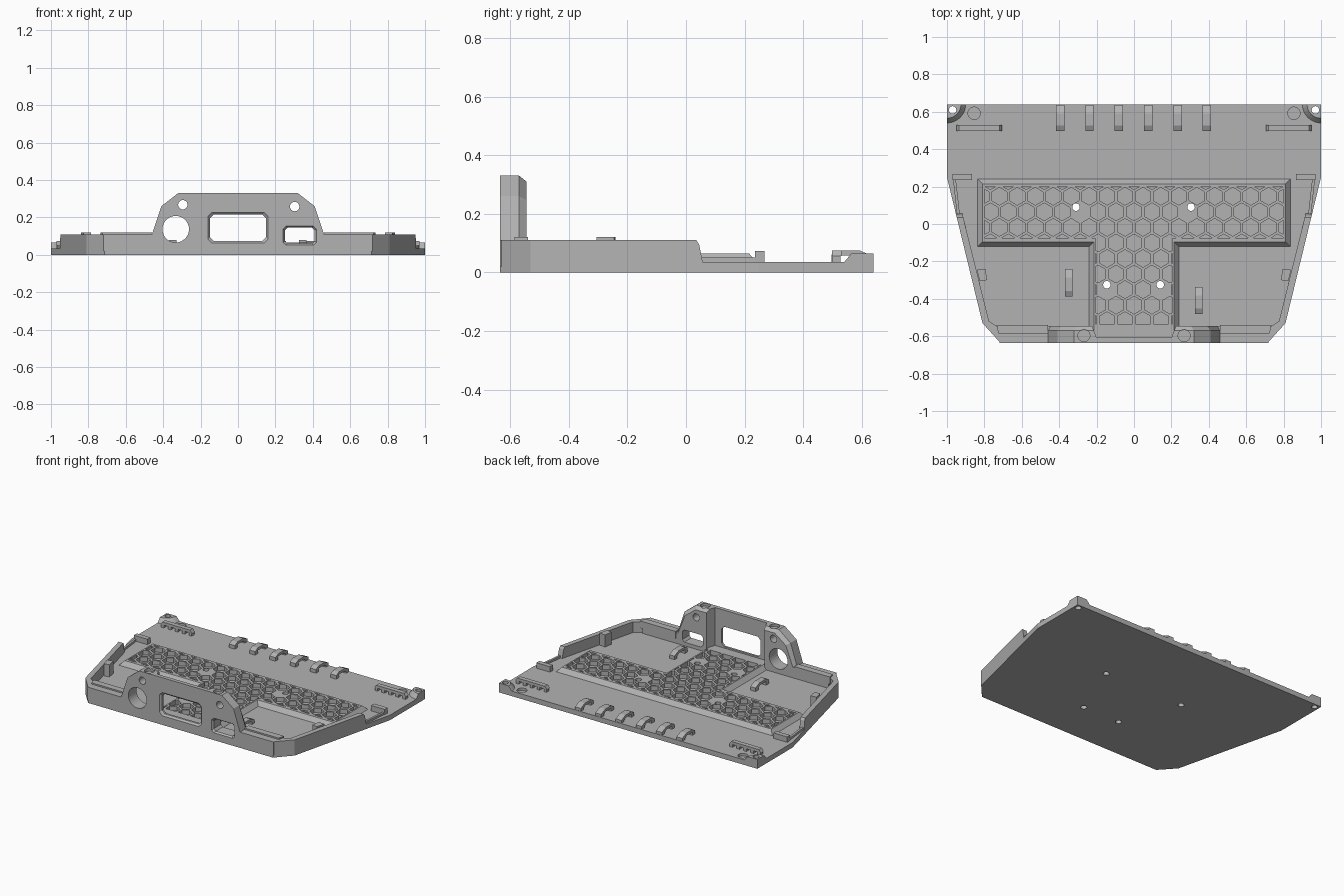
import bpy, bmesh, math
from mathutils import Vector

if "Cube" in bpy.data.objects:
    bpy.data.objects.remove(bpy.data.objects["Cube"])

grey = bpy.data.materials.new("grey_plastic")
grey.use_nodes = True
COLOUR = (0.45, 0.45, 0.45, 1)
grey.diffuse_color = COLOUR
grey.node_tree.nodes["Principled BSDF"].inputs["Base Color"].default_value = COLOUR


def loft(name, *rings):
    """Closed solid through rings of 3D points."""
    bm = bmesh.new()
    loops = [[bm.verts.new(p) for p in ring] for ring in rings]
    n = len(loops[0])
    for a, b in zip(loops, loops[1:]):
        for i in range(n):
            j = (i + 1) % n
            bm.faces.new((a[i], a[j], b[j], b[i]))
    bm.faces.new(loops[0][::-1])
    bm.faces.new(loops[-1])
    bmesh.ops.recalc_face_normals(bm, faces=bm.faces)
    mesh = bpy.data.meshes.new(name)
    bm.to_mesh(mesh)
    bm.free()
    mesh.materials.append(grey)
    ob = bpy.data.objects.new(name, mesh)
    bpy.context.scene.collection.objects.link(ob)
    return ob


def ring(pts, axis, h):
    """Lift a 2D outline to 3D at height h along the axis."""
    return [Vector((h, a, b) if axis == "x" else (a, h, b) if axis == "y" else (a, b, h)) for a, b in pts]


def prism(name, pts, axis, lo, hi):
    return loft(name, ring(pts, axis, lo), ring(pts, axis, hi))


def rect(x0, x1, y0, y1, c=0):
    if not c:
        return [(x0, y0), (x1, y0), (x1, y1), (x0, y1)]
    return [(x0 + c, y0), (x1 - c, y0), (x1, y0 + c), (x1, y1 - c),
            (x1 - c, y1), (x0 + c, y1), (x0, y1 - c), (x0, y0 + c)]


def circle(x, y, r, n=32, turn=0):
    return [(x + r * math.cos(2 * math.pi * i / n + turn),
             y + r * math.sin(2 * math.pi * i / n + turn)) for i in range(n)]


def boolean(ob, cutters, op="DIFFERENCE"):
    """Apply each cutter to the part and remove the cutter."""
    for cutter in cutters:
        mod = ob.modifiers.new("cut", "BOOLEAN")
        mod.operation, mod.object, mod.solver = op, cutter, "EXACT"
    dg = bpy.context.evaluated_depsgraph_get()
    mesh = bpy.data.meshes.new_from_object(ob.evaluated_get(dg))
    ob.modifiers.clear()
    ob.data = mesh
    for cutter in cutters:
        bpy.data.objects.remove(cutter)


def both(pts):
    """Complete a right half outline with its mirror image."""
    return pts + [(-x, y) for x, y in reversed(pts)]


FLOOR, RIM, PAD, FRONT = 0.035, 0.11, 0.065, -0.635
SIDES = (("left", 1), ("right", -1))


def edge(y):
    return 1 - 0.19 * (0.25 - y) / 0.78


# base plate with screw holes and round pockets
plate = prism("base_plate", both([(0.715, FRONT), (0.81, -0.53), (1, 0.25), (1, 0.64)]), "z", 0, FLOOR)
screws = [(-0.31, 0.09), (0.305, 0.09), (-0.145, -0.325), (0.14, -0.325)]
corners = [(-0.97, 0.61), (0.97, 0.61)]
boolean(plate, [prism("cutter", circle(x, y, 0.02, 20), "z", -0.1, 0.2) for x, y in screws + corners]
        + [prism("cutter", circle(s * 0.855, 0.592, 0.033), "z", 0.018, 0.2) for _, s in SIDES])


# raised T-shaped pad with hexagonal pockets
def tee(d):
    return both([(0.245 - d, -0.615), (0.245 - d, -0.125 + d), (0.84 - d, -0.125 + d), (0.84 - d, 0.245 - d)])


pad = loft("vent_pad", ring(tee(0), "z", FLOOR - 0.005), ring(tee(0.03), "z", PAD))
pitch = 0.096
bm = bmesh.new()
for row in range(-8, 4):
    for col in range(-10, 11):
        x, y = (col + 0.5 * (row % 2)) * pitch, 0.065 + row * pitch * 0.866
        if any(math.hypot(x - sx, y - sy) < 0.04 for sx, sy in screws):
            continue
        low, high = ([bm.verts.new(p) for p in ring(circle(x, y, 0.047, 6, math.pi / 6), "z", z)]
                     for z in (0.0, 0.2))
        bm.faces.new(low[::-1])
        bm.faces.new(high)
        for i in range(6):
            j = (i + 1) % 6
            bm.faces.new((low[i], low[j], high[j], high[i]))
mesh = bpy.data.meshes.new("hex_cells")
bm.to_mesh(mesh)
bm.free()
cells = bpy.data.objects.new("hex_cells", mesh)
bpy.context.scene.collection.objects.link(cells)
field = both([(0.205, -0.535), (0.205, -0.075), (0.8, -0.075), (0.8, 0.2)])
boolean(cells, [prism("cutter", field, "z", 0.01, 0.15)], "INTERSECT")
boolean(pad, [cells] + [prism("cutter", circle(x, y, 0.02, 20), "z", -0.1, 0.2) for x, y in screws])

# front panel with raised centre, thinned middle and openings
half = [(0.72, 0.02), (0.72, RIM), (0.46, RIM), (0.41, 0.26), (0.32, 0.33)]
back = [(0.72, 0.02), (0.72, RIM), (0.445, RIM), (0.39, 0.247), (0.305, 0.31)]
panel = loft("front_panel", ring(both(half), "y", FRONT), ring(both(half), "y", -0.57),
             ring(both(back), "y", -0.545))


def window(x0, x1, z0, z1, c, flare):
    inner = rect(x0, x1, z0, z1, c)
    outer = rect(x0 - flare, x1 + flare, z0 - flare, z1 + flare, c)
    return loft("cutter", ring(outer, "y", FRONT - 0.005), ring(inner, "y", FRONT + 0.012),
                ring(inner, "y", -0.5))


boolean(panel, [
    prism("cutter", [(-0.23, -0.53), (-0.2, -0.608), (0.2, -0.608), (0.23, -0.53)], "z", 0.03, 0.5),
    window(-0.15, 0.15, 0.075, 0.215, 0.02, 0.016),
    window(0.25, 0.41, 0.06, 0.145, 0.015, 0.012),
    prism("cutter", circle(-0.333, 0.137, 0.071), "y", -0.7, -0.5)]
    + [prism("cutter", circle(x, z, 0.025, 24), "y", -0.7, -0.5) for x, z in ((-0.295, 0.268), (0.303, 0.258))]
    + [prism("cutter", circle(s * 0.268, -0.597, 0.032), "z", 0.312, 0.4) for _, s in SIDES])


# bridge-shaped cable hook running along y
def hook(name, x, y0, y1, top, width=0.04):
    z, leg = FLOOR - 0.005, 0.03
    pts = [(y0, z), (y0, top - 0.015), (y0 + leg, top), (y1 - 0.045, top), (y1, top - 0.02), (y1, z),
           (y1 - leg, z), (y1 - leg, top - 0.03), (y1 - 0.05, top - 0.018), (y0 + leg, top - 0.018), (y0 + leg, z)]
    return prism(name, pts, "x", x - width / 2, x + width / 2)


for i in range(6):
    hook(f"back_hook_{i + 1}", -0.395 + i * 0.157, 0.497, 0.637, 0.075, 0.045)
hook("right_floor_hook", -0.35, -0.387, -0.24, 0.08)
hook("left_floor_hook", 0.345, -0.482, -0.337, 0.08)

for side, s in SIDES:
    def m(pts):
        return [(s * x, y) for x, y in pts]

    # side wall with a sloped rear end
    def wall(y):
        return m([(0.715, FRONT), (0.81, -0.53), (edge(y), y), (edge(y) - 0.035, y),
                  (0.775, -0.52), (0.715, -0.56)])

    loft(f"{side}_side_wall", ring(wall(0.06), "z", 0.02), ring(wall(0.045), "z", 0.095),
         ring(wall(0.035), "z", RIM))

    # snap lip on the front wall and catch on the side wall
    prism(f"{side}_front_lip", m([(0.46, -0.585), (0.725, -0.585), (0.735, -0.54), (0.46, -0.54)]),
          "z", 0.07, 0.12)
    prism(f"{side}_wall_catch", m([(0.785, -0.3), (0.825, -0.305), (0.84, -0.245), (0.795, -0.24)]),
          "z", 0.02, 0.12)

    # rear tab and low rib beside the pad
    prism(f"{side}_side_tab", m(rect(0.865, 0.97, 0.235, 0.268)), "z", 0.02, 0.073)
    prism(f"{side}_side_rib", m([(edge(0.05) - 0.02, 0.05), (edge(0.05) - 0.005, 0.05),
                                (edge(0.24) - 0.03, 0.24), (edge(0.24) - 0.045, 0.24)]), "z", 0.02, 0.05)

    # comb rail with legs
    prism(f"{side}_comb_rail", m([(0.705, 0.055), (0.72, 0.075), (0.935, 0.075), (0.95, 0.055)]),
          "y", 0.498, 0.53)
    for i in range(5):
        x = 0.708 + i * 0.054
        prism(f"{side}_comb_leg_{i + 1}", m(rect(x, x + 0.022, FLOOR - 0.005, 0.058)), "y", 0.5, 0.528)

    # rounded corner post with screw hole
    def sector(r):
        return m([(1, 0.64)] + [(1 - r * math.cos(a * math.pi / 16), 0.64 - r * math.sin(a * math.pi / 16))
                                for a in range(9)])

    post = loft(f"{side}_corner_post", ring(sector(0.1), "z", 0.02), ring(sector(0.1), "z", FLOOR),
                ring(sector(0.075), "z", PAD))
    boolean(post, [prism("cutter", circle(s * 0.97, 0.61, 0.02, 20), "z", -0.1, 0.2)])
